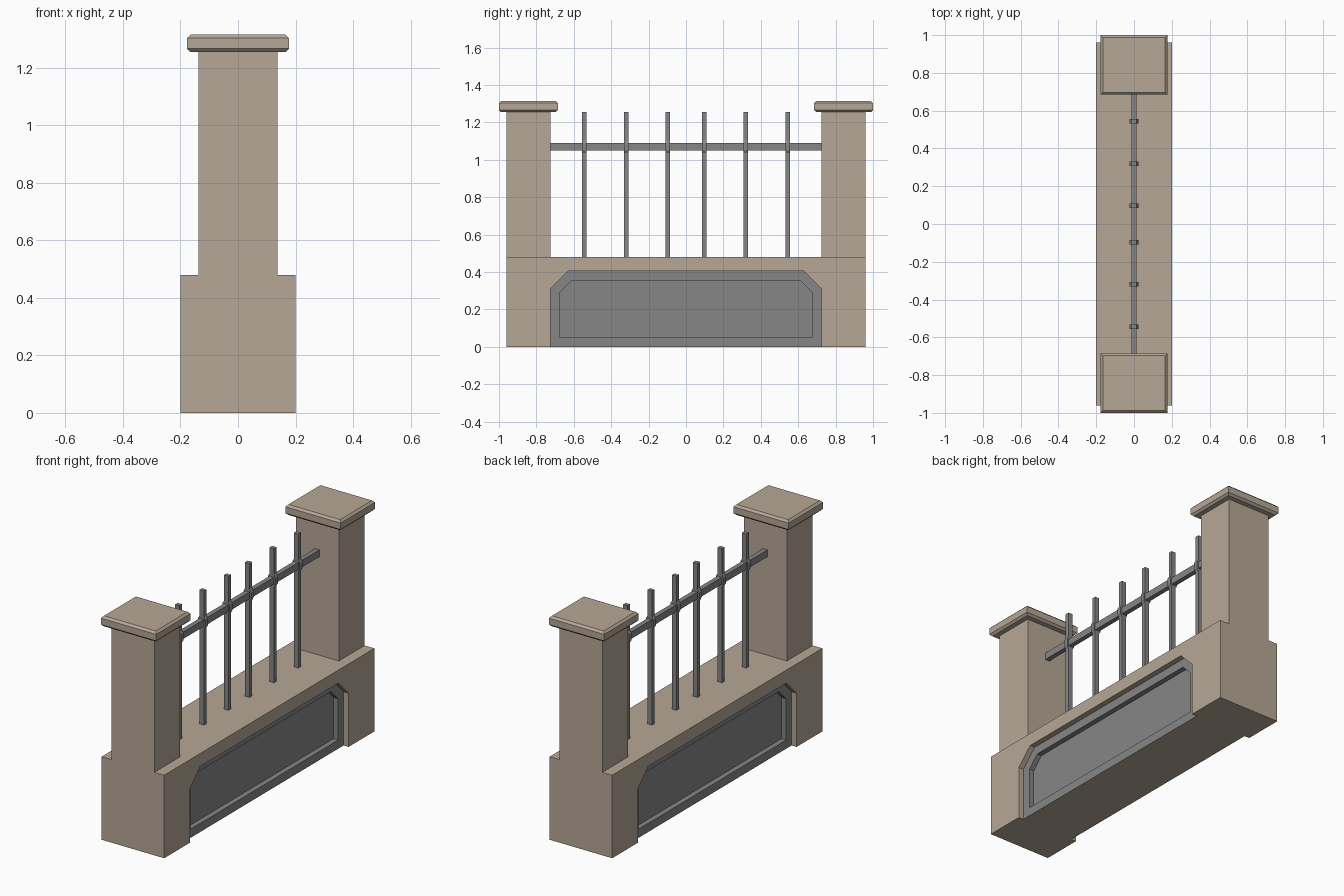
import bpy
import bmesh
from mathutils import Vector

cube = bpy.data.objects.get("Cube")
if cube:
    bpy.data.objects.remove(cube, do_unlink=True)


def make_material(name, rgb):
    mat = bpy.data.materials.new(name)
    mat.use_nodes = True
    mat.diffuse_color = (*rgb, 1)
    mat.node_tree.nodes["Principled BSDF"].inputs["Base Color"].default_value = (*rgb, 1)
    return mat


STONE = make_material("tan stone", (0.47, 0.39, 0.305))
GREY = make_material("iron grey", (0.24, 0.24, 0.24))


def finish(name, bm, *mats):
    bmesh.ops.recalc_face_normals(bm, faces=bm.faces)
    mesh = bpy.data.meshes.new(name)
    bm.to_mesh(mesh)
    bm.free()
    for mat in mats:
        mesh.materials.append(mat)
    obj = bpy.data.objects.new(name, mesh)
    bpy.context.collection.objects.link(obj)
    return obj


def prism(points, offset):
    """Solid from a loop of points pushed along an offset."""
    bm = bmesh.new()
    face = bm.faces.new([bm.verts.new(p) for p in points])
    ext = bmesh.ops.extrude_face_region(bm, geom=[face], use_keep_orig=True)
    verts = [g for g in ext["geom"] if isinstance(g, bmesh.types.BMVert)]
    bmesh.ops.translate(bm, verts=verts, vec=offset)
    bmesh.ops.recalc_face_normals(bm, faces=bm.faces)
    return bm


def box(name, x, y, z0, z1, cy, mat):
    loop = [(-x, cy - y, z0), (x, cy - y, z0), (x, cy + y, z0), (-x, cy + y, z0)]
    return finish(name, prism(loop, (0, 0, z1 - z0)), mat)


# Stone base wall with an arched opening
half_arch = [(0.725, 0), (0.725, 0.31), (0.63, 0.405)]
arch = half_arch + [(-y, z) for y, z in reversed(half_arch)]
outline = [(-0.96, 0), (-0.96, 0.48), (0.96, 0.48), (0.96, 0)] + arch
finish("base_wall", prism([(-0.2, y, z) for y, z in outline], (0.4, 0, 0)), STONE)

# Grey panel filling the opening, sunk in the middle on both sides
PANEL_X, SINK = 0.168, 0.03
bm = prism([(-PANEL_X, y, z) for y, z in arch], (2 * PANEL_X, 0, 0))
sides = [f for f in bm.faces if abs(f.normal.x) > 0.9]
for face in sides:
    inward = Vector((-SINK if face.normal.x > 0 else SINK, 0, 0))
    bmesh.ops.inset_region(bm, faces=[face], thickness=0.05, use_even_offset=True)
    sunk = bmesh.ops.extrude_discrete_faces(bm, faces=[face])["faces"]
    bmesh.ops.translate(bm, verts=sunk[0].verts, vec=inward)
for face in bm.faces:
    if face.calc_center_median().z < 0.001:
        face.material_index = 1
finish("recessed_panel", bm, GREY, STONE)

# Posts with chamfered caps
for side, label in ((-1, "front"), (1, "back")):
    cy = side * 0.8425
    box(label + "_post", 0.1375, 0.1175, 0.48, 1.256, cy, STONE)
    cap = box(label + "_post_cap", 0.177, 0.1575, 1.254, 1.315, cy, STONE)
    bm = bmesh.new()
    bm.from_mesh(cap.data)
    rims = [e for e in bm.edges if abs(e.verts[0].co.z - e.verts[1].co.z) < 0.001]
    bmesh.ops.bevel(bm, geom=rims, offset=0.012, segments=1, affect='EDGES')
    bm.to_mesh(cap.data)
    bm.free()

# Railing: one rail and six upright bars that swell where they cross it
loop = [(-0.014, -0.725, 1.05), (0.014, -0.725, 1.05),
        (0.014, -0.725, 1.09), (-0.014, -0.725, 1.09)]
finish("rail", prism(loop, (0, 1.45, 0)), GREY)

half_bar = [(0.014, 0.48), (0.014, 1.035), (0.023, 1.05),
            (0.023, 1.09), (0.014, 1.105), (0.014, 1.255)]
bar = half_bar + [(-x, z) for x, z in reversed(half_bar)]
for i, y in enumerate((-0.543, -0.32, -0.097, 0.097, 0.32, 0.543)):
    points = [(x, y - 0.012, z) for x, z in bar]
    finish(f"upright_bar_{i + 1}", prism(points, (0, 0.024, 0)), GREY)
